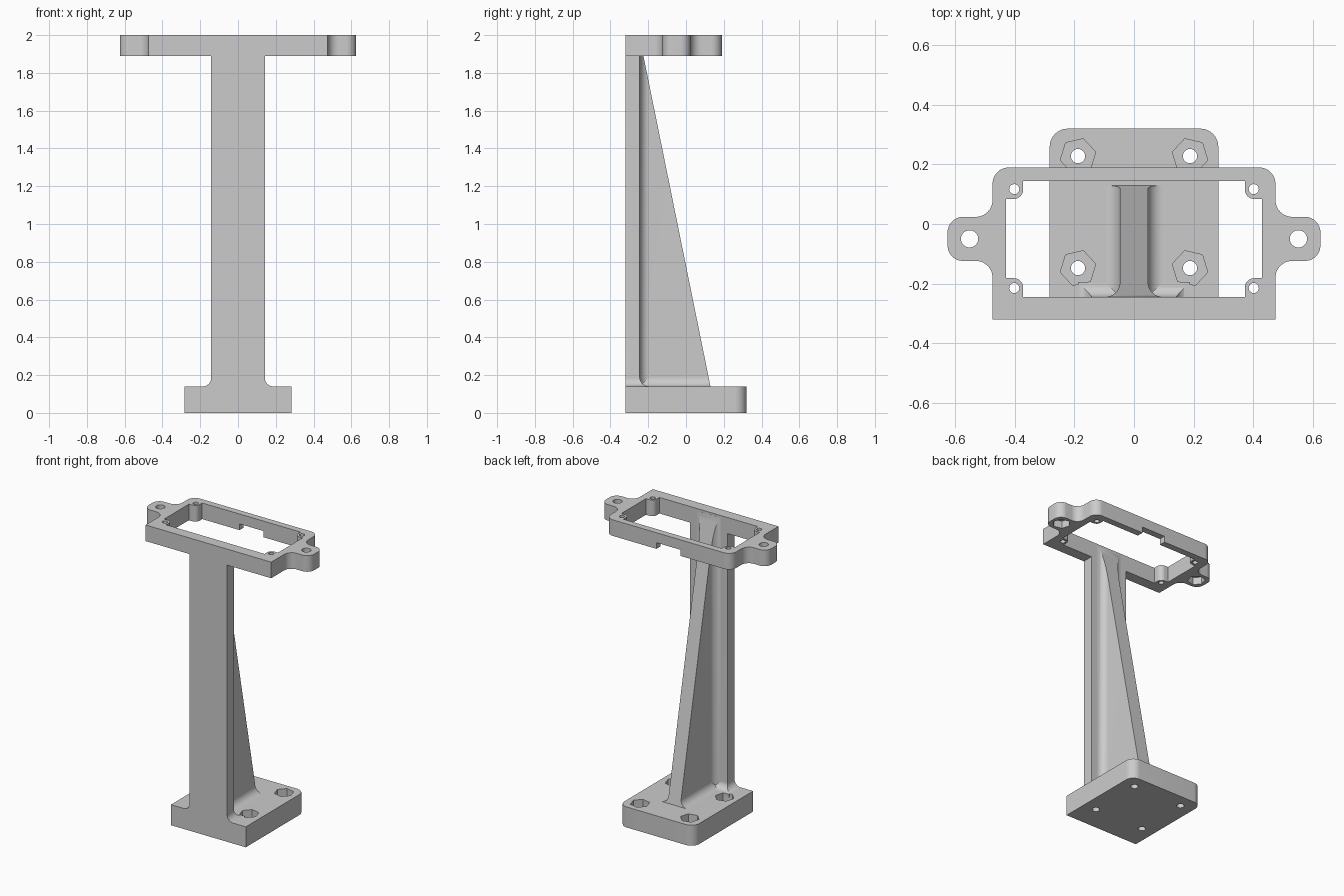
import bpy, bmesh, math
from mathutils import Vector

cube = bpy.data.objects.get("Cube")
if cube:
    bpy.data.objects.remove(cube, do_unlink=True)

grey = bpy.data.materials.new("plain grey")
grey.use_nodes = True
GREY = (0.6, 0.6, 0.6, 1)
grey.diffuse_color = GREY
grey.node_tree.nodes["Principled BSDF"].inputs["Base Color"].default_value = GREY


def rounded(corners, steps=10):
    """Outline from (a, b) or (a, b, radius) corners, with arcs at the radii."""
    out = []
    for i, c in enumerate(corners):
        p = Vector(c[:2])
        if len(c) == 2:
            out.append(p)
            continue
        r = c[2]
        d1 = (Vector(corners[i - 1][:2]) - p).normalized()
        d2 = (Vector(corners[(i + 1) % len(corners)][:2]) - p).normalized()
        half = d1.angle(d2) / 2
        centre = p + (d1 + d2).normalized() * r / math.sin(half)
        t = r / math.tan(half)
        a, b = p + d1 * t - centre, p + d2 * t - centre
        for k in range(steps + 1):
            out.append(centre + a.lerp(b, k / steps).normalized() * r)
    return out


def mirrored(half):
    """Close a half outline by mirroring it across the first axis."""
    return half + [(-c[0],) + tuple(c[1:]) for c in reversed(half)]


def ngon(x, y, r, sides, start=0.0):
    return [(x + r * math.cos(start + math.tau * k / sides),
             y + r * math.sin(start + math.tau * k / sides)) for k in range(sides)]


def prism(name, outline, axis, lo, hi):
    place = {"X": lambda a, b, h: (h, a, b),
             "Y": lambda a, b, h: (a, h, b),
             "Z": lambda a, b, h: (a, b, h)}[axis]
    bm = bmesh.new()
    low = [bm.verts.new(place(p[0], p[1], lo)) for p in outline]
    high = [bm.verts.new(place(p[0], p[1], hi)) for p in outline]
    bm.faces.new(low[::-1])
    bm.faces.new(high)
    n = len(low)
    for i in range(n):
        j = (i + 1) % n
        bm.faces.new((low[i], low[j], high[j], high[i]))
    # Every face must point outwards for the booleans
    bm.normal_update()
    if bm.calc_volume(signed=True) < 0:
        bmesh.ops.reverse_faces(bm, faces=bm.faces)
    mesh = bpy.data.meshes.new(name)
    bm.to_mesh(mesh)
    bm.free()
    mesh.materials.append(grey)
    obj = bpy.data.objects.new(name, mesh)
    bpy.context.collection.objects.link(obj)
    return obj


def combine(obj, tool, operation="DIFFERENCE"):
    """Apply a boolean and throw the tool away."""
    mod = obj.modifiers.new("cut", "BOOLEAN")
    mod.operation, mod.object, mod.solver = operation, tool, "EXACT"
    bpy.context.view_layer.objects.active = obj
    bpy.ops.object.modifier_apply(modifier=mod.name)
    bpy.data.objects.remove(tool, do_unlink=True)


def nut_pocket(obj, side, x, y, r, lo, hi):
    """Six-sided recess, slightly turned and mirrored from side to side."""
    turn = math.radians(13) * side
    combine(obj, prism("pocket", ngon(side * x, y, r, 6, -turn), "Z", lo, hi))


def finish(obj):
    bpy.ops.object.select_all(action="DESELECT")
    obj.select_set(True)
    bpy.context.view_layer.objects.active = obj
    bpy.ops.object.shade_smooth_by_angle(angle=math.radians(30))


FRONT, BACK = -0.32, -0.245      # column front and back planes
BASE, UNDER, TOP = 0.14, 1.89, 2.0
EAR_Y = -0.05
SINK = 0.02                      # how far flared parts reach into their neighbours

# Base plate with bolt holes and nut pockets
base = prism("base_plate", rounded(mirrored([(0.283, FRONT), (0.283, 0.32, 0.06)])),
             "Z", 0, BASE)
for side in (1, -1):
    for y in (0.228, -0.148):
        combine(base, prism("hole", ngon(side * 0.188, y, 0.024, 24), "Z", -0.1, 0.3))
        nut_pocket(base, side, 0.188, y, 0.061, 0.07, 0.3)


# Section with a straight stem that flares out at its root
def flared(root, stem, radius, end):
    edge = stem + radius + 0.001
    return rounded(mirrored([(edge, root - SINK), (edge, root),
                             (stem, root, radius), (stem, end)]))


# Column, with its foot flared to the sides and the back
column = prism("column", flared(BASE, 0.142, 0.045, UNDER), "Y", FRONT, -0.19)
combine(column, prism("side_profile", rounded(
    [(FRONT - 0.1, BASE - 0.1), (-0.194, BASE - 0.1), (-0.194, BASE), (BACK, BASE, 0.05),
     (BACK, 2.1), (FRONT - 0.1, 2.1)]), "X", -0.4, 0.4), "INTERSECT")

# Tapered rib and its foot, both cut by the same slope
rib = prism("rib", flared(BACK, 0.047, 0.05, 0.2), "Z", BASE, 1.985)
rib_foot = prism("rib_foot", flared(BASE, 0.047, 0.05, 0.2), "Y", BACK, 0.2)
for part in (rib, rib_foot):
    combine(part, prism("slope", [(-0.3, 0), (0.158, 0), (-0.3, 2.258)], "X", -0.4, 0.4),
            "INTERSECT")

# Top frame with ears
frame = prism("top_frame", rounded(mirrored([
    (0.475, FRONT), (0.475, EAR_Y - 0.074, 0.056), (0.626, EAR_Y - 0.074, 0.052),
    (0.626, EAR_Y + 0.074, 0.052), (0.475, EAR_Y + 0.074, 0.056), (0.475, 0.19, 0.055)])),
    "Z", UNDER, TOP)

# Window leaves a round-nosed screw boss in each corner
combine(frame, prism("window", rounded(mirrored([
    (0.372, BACK), (0.372, -0.182, 0.032), (0.43, -0.182),
    (0.43, 0.084), (0.372, 0.084, 0.032), (0.372, 0.145)])), "Z", 1.7, 2.2))
for side in (1, -1):
    for y in (0.117, -0.215):
        combine(frame, prism("screw_hole", ngon(side * 0.402, y, 0.017, 20), "Z", 1.7, 2.2))
    combine(frame, prism("ear_hole", ngon(side * 0.552, EAR_Y, 0.029, 24), "Z", 1.7, 2.2))
    nut_pocket(frame, side, 0.552, EAR_Y, 0.056, 1.7, 1.94)

# Cable notch under the back wall
combine(frame, prism("notch", [(-0.09, 1.8), (0.09, 1.8), (0.09, 1.932), (-0.09, 1.932)],
                     "Y", 0.12, 0.3))

for part in (base, column, rib, rib_foot, frame):
    finish(part)
